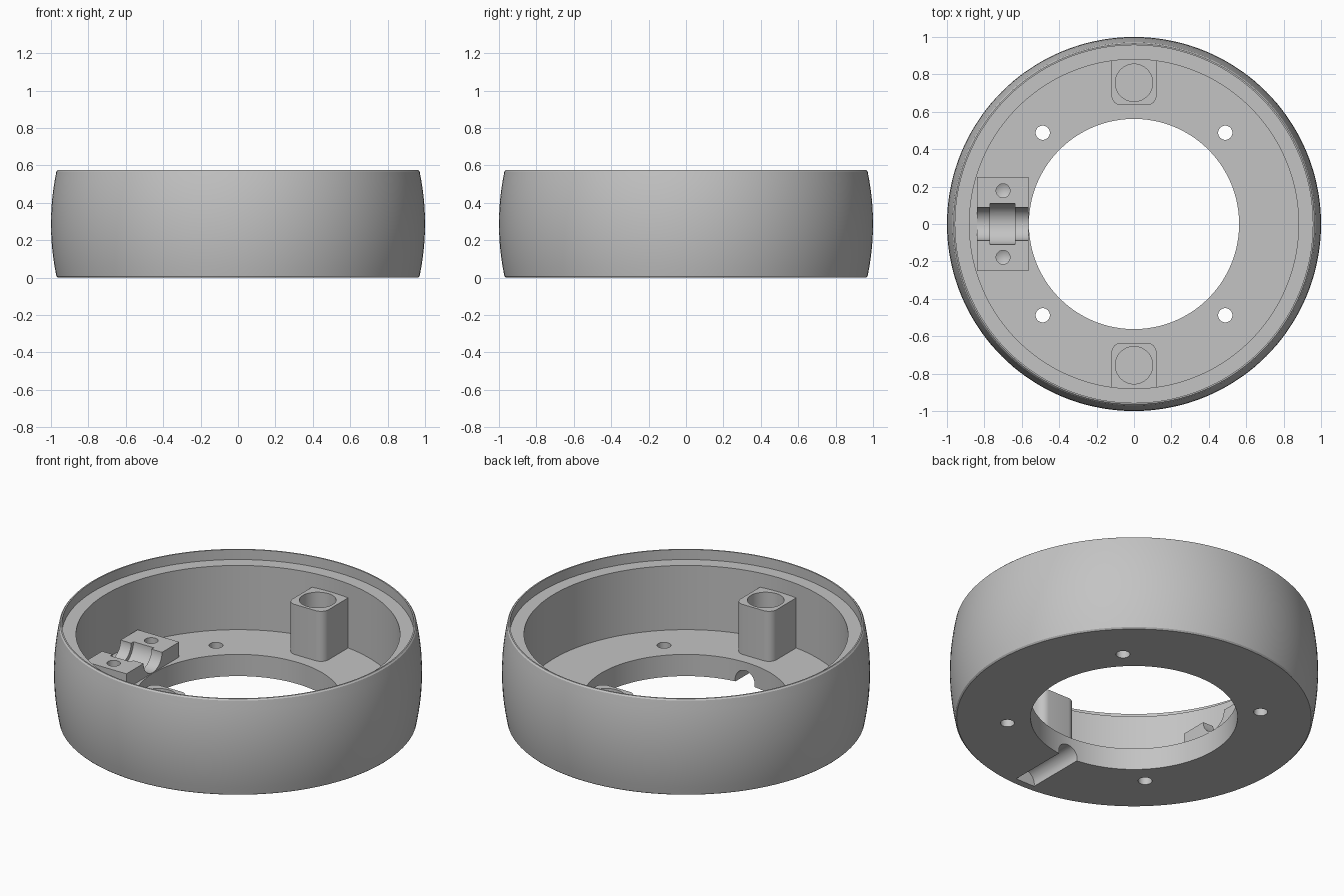
import bpy, bmesh, math
from mathutils import Matrix

cube = bpy.data.objects.get("Cube")
if cube:
    bpy.data.objects.remove(cube, do_unlink=True)

GREY = (0.55, 0.55, 0.55, 1)
mat = bpy.data.materials.new("plain grey")
mat.use_nodes = True
mat.diffuse_color = GREY
mat.node_tree.nodes["Principled BSDF"].inputs["Base Color"].default_value = GREY

HEIGHT, FLOOR, LEDGE = 0.575, 0.13, 0.515
CLAMP_TOP = 0.22


def make(name, bm):
    bmesh.ops.recalc_face_normals(bm, faces=bm.faces)
    mesh = bpy.data.meshes.new(name)
    bm.to_mesh(mesh)
    bm.free()
    mesh.materials.append(mat)
    obj = bpy.data.objects.new(name, mesh)
    bpy.context.collection.objects.link(obj)
    return obj


def revolve(name, profile, steps, x=0, y=0):
    """Spin a closed (radius, height) outline around an upright axis."""
    bm = bmesh.new()
    verts = [bm.verts.new((r, 0, z)) for r, z in profile]
    edges = [bm.edges.new((v, verts[i - 1])) for i, v in enumerate(verts)]
    bmesh.ops.spin(bm, geom=verts + edges, axis=(0, 0, 1), cent=(0, 0, 0),
                   angle=2 * math.pi, steps=steps)
    bmesh.ops.remove_doubles(bm, verts=bm.verts, dist=1e-5)
    bmesh.ops.translate(bm, verts=bm.verts, vec=(x, y, 0))
    return make(name, bm)


def box(name, x0, x1, y0, y1, z0, z1):
    bm = bmesh.new()
    bmesh.ops.create_cube(bm, size=1)
    bmesh.ops.scale(bm, verts=bm.verts, vec=(x1 - x0, y1 - y0, z1 - z0))
    bmesh.ops.translate(bm, verts=bm.verts,
                        vec=((x0 + x1) / 2, (y0 + y1) / 2, (z0 + z1) / 2))
    return make(name, bm)


def cylinder(radius, start, end, axis, centre, tip=0):
    """Cutter along an axis; centre gives the other two coordinates."""
    bm = bmesh.new()
    bmesh.ops.create_cone(bm, cap_ends=True, segments=48, radius1=radius,
                          radius2=radius, depth=end - start)
    bmesh.ops.translate(bm, verts=bm.verts, vec=(0, 0, (start + end) / 2))
    if tip:  # pointed drill end
        low = [f for f in bm.faces if f.normal.z < -0.9]
        new = bmesh.ops.poke(bm, faces=low)["verts"]
        bmesh.ops.translate(bm, verts=new, vec=(0, 0, -tip))
    a, b = centre
    if axis == "x":
        turn, move = Matrix.Rotation(math.pi / 2, 4, "Y"), (0, a, b)
    elif axis == "y":
        turn, move = Matrix.Rotation(-math.pi / 2, 4, "X"), (a, 0, b)
    else:
        turn, move = Matrix.Identity(4), (a, b, 0)
    bmesh.ops.transform(bm, matrix=Matrix.Translation(move) @ turn, verts=bm.verts)
    return make("cutter", bm)


def cut(obj, *cutters):
    bpy.context.view_layer.objects.active = obj
    for cutter in cutters:
        cutter.hide_render = True
        mod = obj.modifiers.new("cut", "BOOLEAN")
        mod.operation, mod.solver, mod.object = "DIFFERENCE", "EXACT", cutter
        bpy.ops.object.modifier_apply(modifier=mod.name)
        bpy.data.objects.remove(cutter, do_unlink=True)


def smooth(obj):
    bpy.ops.object.select_all(action="DESELECT")
    obj.select_set(True)
    bpy.context.view_layer.objects.active = obj
    bpy.ops.object.shade_smooth_by_angle(angle=math.radians(30))


# Ring body: bulging outer wall, stepped rim, floor with a wide opening
mid, count = HEIGHT / 2, 12
outline = [(0.562, 0), (0.963, 0)]
for i in range(count + 1):
    z = 0.008 + (HEIGHT - 0.016) * i / count
    outline.append((1 - 0.37 * (z - mid) ** 2, z))
outline += [(0.964, HEIGHT), (0.956, HEIGHT), (0.956, LEDGE), (0.88, LEDGE),
            (0.88, FLOOR), (0.562, FLOOR)]
body = revolve("ring_body", outline, 144)

# Mounting holes through the floor
for sx in (-1, 1):
    for sy in (-1, 1):
        cut(body, cylinder(0.038, -0.1, 0.2, "z", (0.488 * sx, 0.488 * sy)))

# Round-topped channel under the floor, running to the front
cut(body, cylinder(0.065, -0.92, -0.5, "y", (0, 0.015)))


def wide_groove():
    return cylinder(0.11, -0.77, -0.635, "x", (0, CLAMP_TOP))


cut(body, wide_groove())
smooth(body)

# Cable clamp: block with a stepped groove and two drilled holes
clamp = box("cable_clamp", -0.84, -0.565, -0.25, 0.25, 0.12, CLAMP_TOP)
cut(clamp, cylinder(0.0875, -0.9, -0.5, "x", (0, CLAMP_TOP)), wide_groove())
for side in (-1, 1):
    cut(clamp, cylinder(0.037, 0.155, 0.3, "z", (-0.7, 0.178 * side), tip=0.02))
smooth(clamp)

# Posts against the wall, rounded on the inner corners, with a blind bore
for name, side in (("front_post", -1), ("back_post", 1)):
    near, far = sorted((0.636 * side, 0.9 * side))
    post = box(name, -0.12, 0.12, near, far, 0.12, 0.43)
    bm = bmesh.new()
    bm.from_mesh(post.data)
    inner = [e for e in bm.edges
             if all(abs(v.co.y) < 0.7 for v in e.verts)
             and abs(e.verts[0].co.z - e.verts[1].co.z) > 0.1]
    bmesh.ops.bevel(bm, geom=inner, offset=0.05, segments=8, profile=0.5,
                    affect="EDGES")
    bm.to_mesh(post.data)
    bm.free()
    cut(post, cylinder(0.1, 0.15, 0.6, "z", (0, 0.755 * side)))
    smooth(post)
